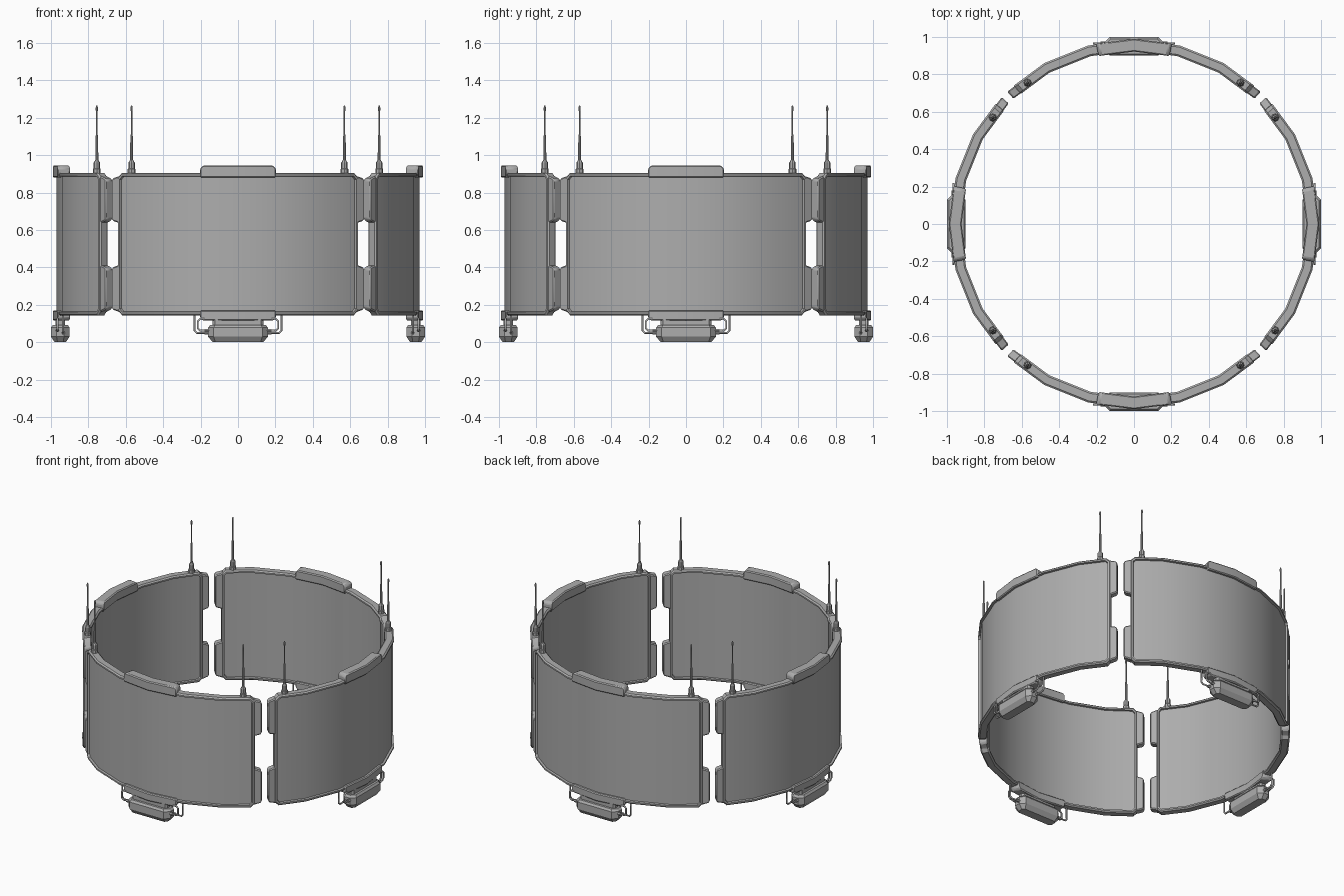
import bpy, bmesh
from math import radians, degrees, sin, cos, pi

cube = bpy.data.objects.get("Cube")
if cube:
    bpy.data.objects.remove(cube)

grey = bpy.data.materials.new("mid_grey")
grey.use_nodes = True
COLOUR = (0.42, 0.42, 0.42, 1)
grey.diffuse_color = COLOUR
grey.node_tree.nodes["Principled BSDF"].inputs["Base Color"].default_value = COLOUR

BENDS = (-43.9, -29.2, -14.4, 0, 14.4, 29.2, 43.9)   # corners of the faceted ring
INNER = BENDS[1:-1]
Z_LOW, Z_HIGH = 0.165, 0.885                         # opening of the frame


def place(deg, r, z):
    """Point on the faceted ring; zero degrees is the front."""
    for a, b in zip(BENDS, BENDS[1:]):
        if a <= deg <= b:
            r *= cos(radians(b - a) / 2) / cos(radians(deg - (a + b) / 2))
            break
    t = radians(deg)
    return (r * sin(t), -r * cos(t), z)


def finish(obj, bevel=0):
    """Material, shading, bevel, and copies for the other three sides."""
    obj.data.materials.append(grey)
    if obj.type == 'MESH':
        bpy.ops.object.select_all(action='DESELECT')
        obj.select_set(True)
        bpy.context.view_layer.objects.active = obj
        bpy.ops.object.shade_smooth_by_angle(angle=radians(25))
    if bevel:
        mod = obj.modifiers.new("chamfer", 'BEVEL')
        mod.width, mod.segments = bevel, 1
        mod.limit_method, mod.angle_limit = 'ANGLE', radians(35)
    for k in range(1, 4):
        twin = obj.copy()
        twin.rotation_euler.z = k * pi / 2
        bpy.context.collection.objects.link(twin)


def loft(name, rings, closed=False, bevel=0):
    """Skin rings of points; either cap both ends or join them up."""
    bm = bmesh.new()
    loops = [[bm.verts.new(p) for p in ring] for ring in rings]
    pairs = list(zip(loops, loops[1:]))
    if closed:
        pairs.append((loops[-1], loops[0]))
    else:
        bm.faces.new(loops[0])
        bm.faces.new(loops[-1])
    for a, b in pairs:
        for i in range(len(a)):
            j = (i + 1) % len(a)
            bm.faces.new((a[i], a[j], b[j], b[i]))
    bmesh.ops.recalc_face_normals(bm, faces=bm.faces)
    mesh = bpy.data.meshes.new(name)
    bm.to_mesh(mesh)
    bm.free()
    obj = bpy.data.objects.new(name, mesh)
    bpy.context.collection.objects.link(obj)
    finish(obj, bevel)


def slab(name, stations, r0, r1, bevel=0):
    """Curved block through stations of (angle, bottom, top)."""
    loft(name, [[place(a, r0, lo), place(a, r1, lo), place(a, r1, hi), place(a, r0, hi)]
                for a, lo, hi in stations], bevel=bevel)


def outline(d, r):
    """Cut-corner outline of the opening, grown outward by d."""
    half, c = 40.1 + degrees(d / 0.96), 0.015 + 0.586 * d
    ca = degrees(c / 0.96)
    lo, hi = Z_LOW - d, Z_HIGH + d
    pts = [(-half + ca, lo)] + [(a, lo) for a in INNER] + [(half - ca, lo), (half, lo + c)]
    pts += [(half, hi - c), (half - ca, hi)] + [(a, hi) for a in reversed(INNER)]
    pts += [(-half + ca, hi), (-half, hi - c), (-half, lo + c)]
    return [place(a, r, z) for a, z in pts]


# Curved panel
slab("panel", [(a, Z_LOW - 0.005, Z_HIGH + 0.005) for a in (-40.4, *INNER, 40.4)], 0.94, 0.971)

# Chamfered frame around the panel
profile = [(0, 0.968), (0.003, 0.985), (0.013, 0.985), (0.021, 0.976),
           (0.021, 0.936), (0.013, 0.927), (0.003, 0.927), (0, 0.943)]
loft("frame", [outline(d, r) for d, r in profile], closed=True)

# Clamps over the middle of the top and bottom rails
for name, base, step, tip in (("top_clamp", 0.88, 0.93, 0.945), ("bottom_clamp", 0.17, 0.13, 0.115)):
    ends = [(-11.9, step), (-11, tip), (0, tip), (11, tip), (11.9, step)]
    slab(name, [(a, min(base, z), max(base, z)) for a, z in ends], 0.922, 0.99, 0.006)

for side, s in (("left", 1), ("right", -1)):
    # Tabs on the panel ends
    for level, lo, hi in (("lower", 0.165, 0.41), ("upper", 0.64, 0.885)):
        slab(f"{side}_{level}_tab", [(s * 40.7, lo - 0.005, hi + 0.005), (s * 41.5, lo, hi),
                                     (s * 43.2, lo + 0.008, hi - 0.008),
                                     (s * 43.85, lo + 0.02, hi - 0.02)], 0.93, 0.98, 0.006)
    # Antenna
    cx, cy, _ = place(s * 37, 0.953, 0)
    lathe = [(0.021, 0.895), (0.021, 0.925), (0.017, 0.93), (0.017, 0.96), (0.008, 0.975),
             (0.007, 1.1), (0.0045, 1.11), (0.0045, 1.235), (0.006, 1.24), (0.006, 1.255), (0.003, 1.265)]
    loft(f"{side}_antenna", [[(cx + r * cos(i * pi / 4), cy + r * sin(i * pi / 4), z)
                              for i in range(8)] for r, z in lathe])

    # Pipes from the clamp round to the pod
    for k, (y, out, top, low) in enumerate(((0.935, 0.232, 0.15, 0.05), (0.965, 0.215, 0.125, 0.062))):
        c = 0.012
        path = [(out if top > 0.14 else 0.18, top), (out - c, top), (out, top - c),
                (out, low + c), (out - c, low), (0.14, low)]
        if top > 0.14:
            path = path[:1] + path[3:]
        curve = bpy.data.curves.new(f"{side}_pipe", 'CURVE')
        curve.dimensions, curve.bevel_depth, curve.bevel_resolution = '3D', 0.006, 1
        curve.use_fill_caps = True
        spline = curve.splines.new('POLY')
        spline.points.add(len(path) - 1)
        for p, (x, z) in zip(spline.points, path):
            p.co = (s * x, -y, z, 1)
        pipe = bpy.data.objects.new(f"{side}_pipe_{k + 1}", curve)
        bpy.context.collection.objects.link(pipe)
        finish(pipe)
        # Socket on the pod
        loft(f"{side}_socket_{k + 1}", [[(s * x, -y + 0.01 * cos(i * pi / 3), low + 0.01 * sin(i * pi / 3))
                                         for i in range(6)] for x in (0.14, 0.178)])


def cut_box(hx, hy, z, c):
    """Rectangle with cut corners, centred under the rail."""
    corner = [(hx, hy - c), (hx - c, hy), (c - hx, hy), (-hx, hy - c),
              (-hx, c - hy), (c - hx, -hy), (hx - c, -hy), (hx, c - hy)]
    return [(x, y - 0.95, z) for x, y in corner]


# Pod and its neck below the bottom clamp
loft("pod", [cut_box(0.135, 0.03, 0, 0.015), cut_box(0.16, 0.05, 0.03, 0.03),
             cut_box(0.16, 0.05, 0.078, 0.03), cut_box(0.148, 0.04, 0.092, 0.025)])
loft("pod_neck", [cut_box(0.135, 0.025, z, 0.012) for z in (0.085, 0.125)])
